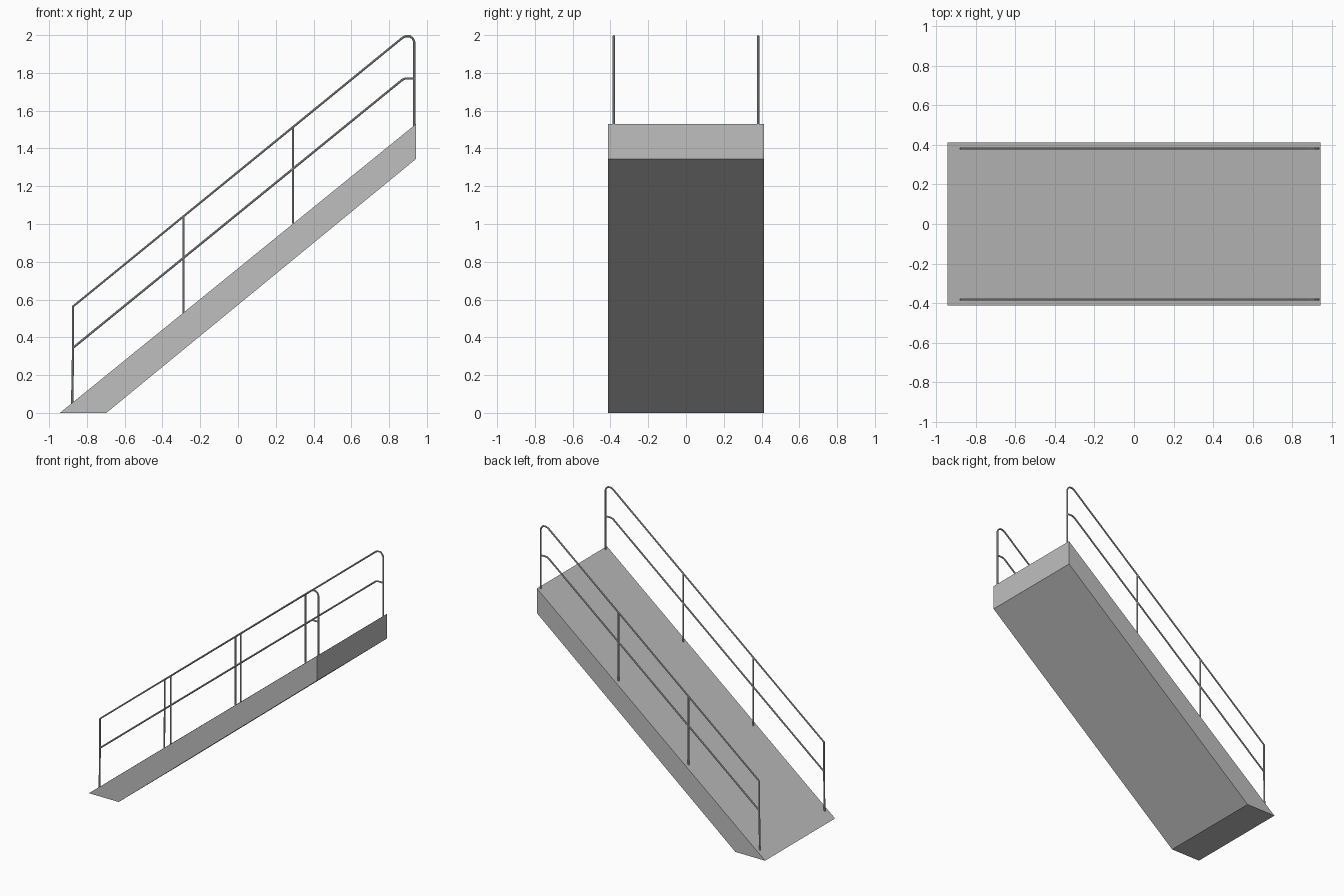
import bpy

if "Cube" in bpy.data.objects:
    bpy.data.objects.remove(bpy.data.objects["Cube"], do_unlink=True)


def make_material(name, colour):
    mat = bpy.data.materials.new(name)
    mat.use_nodes = True
    mat.diffuse_color = colour
    mat.node_tree.nodes["Principled BSDF"].inputs["Base Color"].default_value = colour
    return mat


grey = make_material("light grey", (0.52, 0.52, 0.52, 1))

HALF_WIDTH = 0.413
RAIL_Y = 0.382
TUBE = 0.006


def link(name, mesh):
    obj = bpy.data.objects.new(name, mesh)
    bpy.context.collection.objects.link(obj)
    mesh.materials.clear()
    mesh.materials.append(grey)
    return obj


def extrude_profile(name, profile, half):
    """Solid prism from an x-z outline, extruded along y."""
    n = len(profile)
    verts = [(x, y, z) for y in (-half, half) for x, z in profile]
    faces = [tuple(range(n)), tuple(reversed(range(n, 2 * n)))]
    faces += [(i, i + n, (i + 1) % n + n, (i + 1) % n) for i in range(n)]
    mesh = bpy.data.meshes.new(name)
    mesh.from_pydata(verts, [], faces)
    return link(name, mesh)


def tube(name, path, y):
    """Round bar following an x-z path at a fixed y."""
    curve = bpy.data.curves.new(name, "CURVE")
    curve.dimensions = "3D"
    curve.bevel_depth = TUBE
    curve.bevel_resolution = 2
    curve.use_fill_caps = True
    spline = curve.splines.new("POLY")
    spline.points.add(len(path) - 1)
    for point, (x, z) in zip(spline.points, path):
        point.co = (x, y, z, 1)
    helper = bpy.data.objects.new(name + "_path", curve)
    bpy.context.collection.objects.link(helper)
    bpy.context.view_layer.update()
    graph = bpy.context.evaluated_depsgraph_get()
    mesh = bpy.data.meshes.new_from_object(helper.evaluated_get(graph))
    bpy.data.objects.remove(helper, do_unlink=True)
    obj = link(name, mesh)
    mesh.shade_smooth()
    bpy.ops.object.select_all(action="DESELECT")
    obj.select_set(True)
    bpy.context.view_layer.objects.active = obj
    bpy.ops.object.shade_smooth_by_angle()


# Sloping ramp body with a flat foot and an upright top end
extrude_profile("ramp", [(-0.943, 0), (-0.697, 0), (0.943, 1.345), (0.943, 1.53)],
                HALF_WIDTH)

# Handrails, middle rails and posts on both sides
for side, y in (("left", RAIL_Y), ("right", -RAIL_Y)):
    tube(f"{side}_handrail",
         [(-0.878, 0.05), (-0.873, 0.35), (-0.873, 0.564), (0.872, 1.987), (0.887, 1.994),
          (0.910, 1.994), (0.925, 1.982), (0.933, 1.965), (0.933, 1.52)], y)
    tube(f"{side}_middle_rail",
         [(-0.873, 0.345), (0.868, 1.762), (0.885, 1.77), (0.933, 1.77)], y)
    for label, x, top in (("lower", -0.288, 1.04), ("upper", 0.291, 1.512)):
        tube(f"{side}_{label}_post", [(x, top - 0.51), (x, top)], y)
